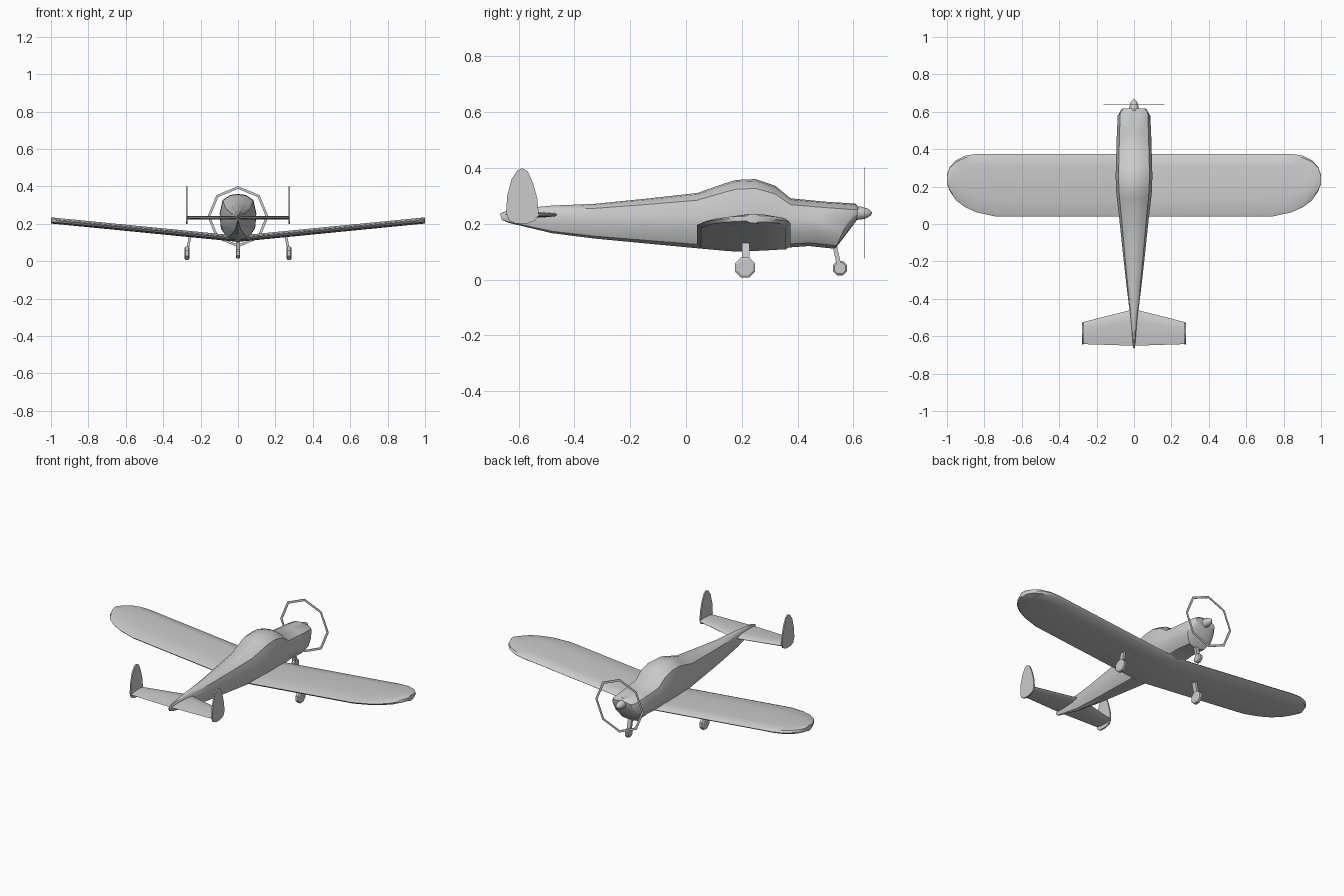
import bpy, bmesh
from math import sin, cos, pi, radians
from mathutils import Vector

if "Cube" in bpy.data.objects:
    bpy.data.objects.remove(bpy.data.objects["Cube"])


def loft(name, rings, closed=False, angle=35):
    """Skin a list of equal-length point loops into one object."""
    bm = bmesh.new()
    loops = [[bm.verts.new(p) for p in r] for r in rings]
    n = len(loops[0])
    pairs = list(zip(loops, loops[1:]))
    if closed:
        pairs.append((loops[-1], loops[0]))
    for a, b in pairs:
        for i in range(n):
            j = (i + 1) % n
            bm.faces.new((a[i], a[j], b[j], b[i]))
    if not closed:
        bm.faces.new(loops[0])
        bm.faces.new(loops[-1])
    bmesh.ops.recalc_face_normals(bm, faces=bm.faces)
    me = bpy.data.meshes.new(name)
    bm.to_mesh(me)
    bm.free()
    ob = bpy.data.objects.new(name, me)
    bpy.context.collection.objects.link(ob)
    bpy.ops.object.select_all(action='DESELECT')
    ob.select_set(True)
    bpy.context.view_layer.objects.active = ob
    bpy.ops.object.shade_smooth_by_angle(angle=radians(angle))
    return ob


# Fuselage: one rounded section scaled along the body; (y top, y bottom, z bottom, z top, half width)
half = [(0, 1), (.45, .975), (.84, .87), (1, .6), (.95, .33), (.6, .07), (0, 0)]
section = half + [(-u, v) for u, v in half[-2:0:-1]]
stations = [
    (-.667, -.66, .213, .236, .004), (-.635, -.635, .203, .25, .007),
    (-.48, -.48, .166, .265, .022), (-.33, -.33, .147, .271, .04),
    (-.15, -.15, .13, .289, .06), (.04, .04, .112, .31, .08),
    (.14, .14, .103, .345, .092), (.18, .18, .1, .357, .096),
    (.25, .25, .102, .36, .098), (.32, .32, .109, .336, .097),
    (.375, .37, .115, .291, .095), (.5, .44, .12, .279, .092),
    (.608, .535, .11, .272, .087), (.618, .612, .212, .258, .065)]
loft("fuselage", [[(w * u, yb + (yt - yb) * v, zb + (zt - zb) * v) for u, v in section]
                  for yt, yb, zb, zt, w in stations])

# Wing: flat-topped section with a rounded rim, mirrored outline and dihedral
wing_section = [(0, .2), (.05, .55), (.3, 1), (.8, 1), (.96, .65), (1, 0),
                (.95, -.7), (.7, -1), (.3, -.9), (.04, -.5)]
outline = [(0, .04, .375), (.12, .04, .375), (.74, .04, .375), (.84, .062, .375),
           (.9, .088, .366), (.95, .125, .342), (.985, .175, .305), (1, .215, .262)]
wing = [(-x, a, b) for x, a, b in outline[:0:-1]] + outline
loft("wing", [[(x, a + (b - a) * u, .12 + .098 * abs(x) + .0165 * v) for u, v in wing_section]
              for x, a, b in wing])

# Tailplane
tail_section = [(0, 0), (.3, .7), (.7, 1), (.95, .6), (1, 0), (.95, -.6), (.7, -1), (.3, -.7)]
loft("tailplane", [[(x, a + (b - a) * u, .232 + .01 * v) for u, v in tail_section]
                   for x, a, b in [(-.275, -.642, -.525), (-.025, -.65, -.462),
                                   (.025, -.65, -.462), (.275, -.642, -.525)]])

# Twin fins
fin = [(-.645, .24), (-.641, .3), (-.625, .36), (-.605, .39), (-.587, .399), (-.567, .387),
       (-.548, .345), (-.533, .29), (-.528, .235), (-.54, .212), (-.57, .2), (-.61, .2), (-.635, .212)]
for side, s in (("left", -1), ("right", 1)):
    loft(side + "_fin", [[(s * .275 + d, y, z) for y, z in fin] for d in (-.004, .004)])


def circle(n, r, phase=0):
    return [(r * cos(2 * pi * (i + phase) / n), r * sin(2 * pi * (i + phase) / n)) for i in range(n)]


# Propeller sweep: thin flat octagonal ring
rings = []
for c, s in circle(8, 1):
    rings.append([(r * c, y, .238 + r * s) for r, y in
                  ((.149, .639), (.163, .639), (.163, .641), (.149, .641))])
loft("propeller_ring", rings, closed=True)

# Spinner
loft("spinner", [[(a, y, .238 + b) for a, b in circle(10, r)] for y, r in
                 ((.605, .026), (.63, .024), (.65, .018), (.662, .009), (.667, .002))], angle=50)


def wheel(name, x, y, z, r, w):
    loft(name, [[(x + d * w, y + a, z + b) for a, b in circle(8, r * k, .5)]
                for d, k in ((-1, .78), (-.6, 1), (.6, 1), (1, .78))], angle=20)


def strut(name, p, q, hx, hy):
    loft(name, [[Vector(c) + Vector((hx * a, hy * b, 0)) for a, b in
                 ((-1, -1), (1, -1), (1, 1), (-1, 1))] for c in (p, q)])


# Landing gear
for side, s in (("left", -1), ("right", 1)):
    wheel(side + "_main_wheel", s * .273, .212, .043, .039, .013)
    strut(side + "_main_strut", (s * .273, .214, .05), (s * .255, .214, .14), .007, .014)
wheel("nose_wheel", 0, .552, .041, .028, .012)
strut("nose_strut", (0, .55, .045), (0, .53, .135), .012, .008)
